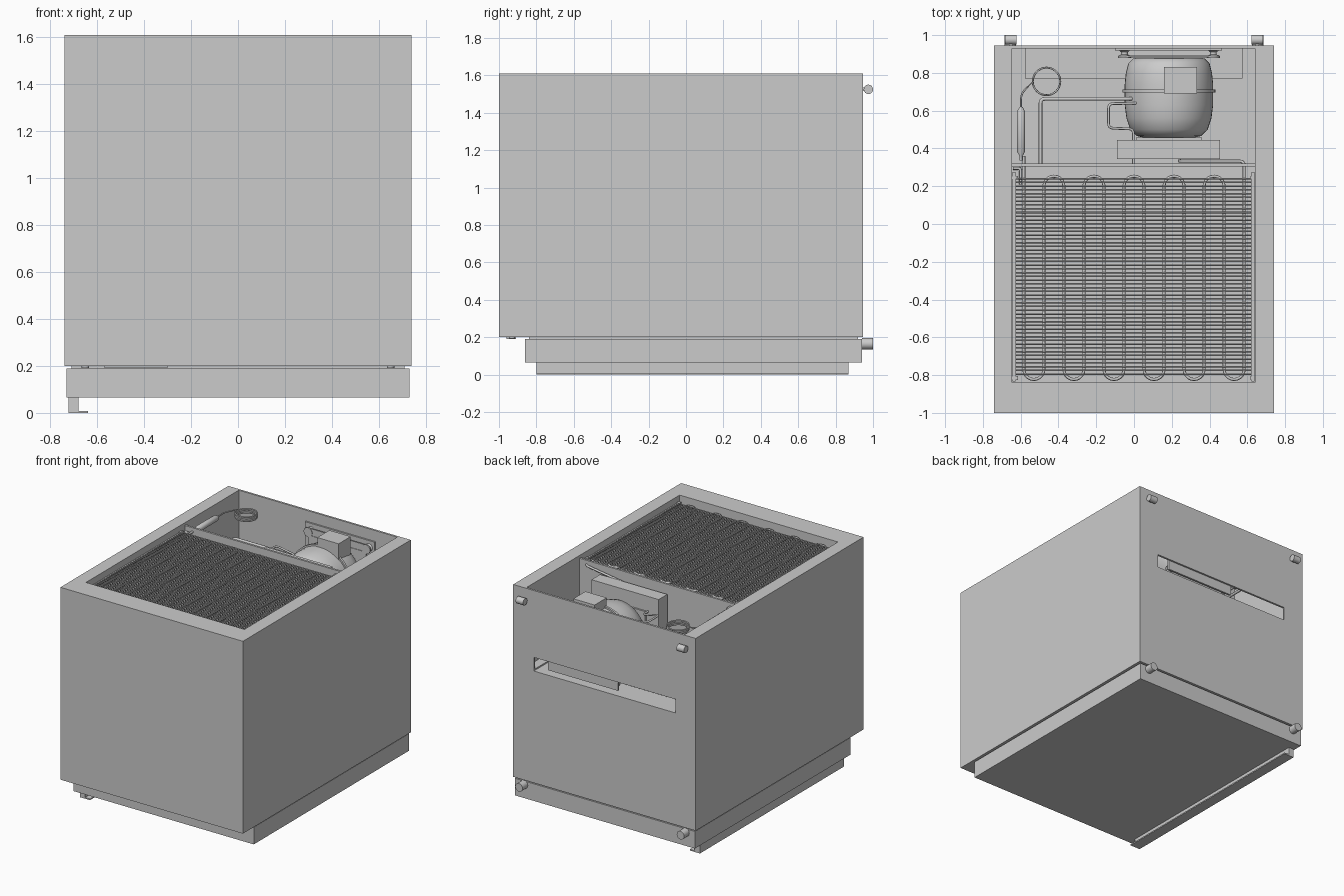
import bpy, bmesh, math
from mathutils import Vector, Matrix

if "Cube" in bpy.data.objects:
    bpy.data.objects.remove(bpy.data.objects["Cube"])


def box(name, x0, x1, y0, y1, z0, z1):
    bm = bmesh.new()
    bmesh.ops.create_cube(bm, size=1)
    for v in bm.verts:
        v.co = Vector(((x0 + x1) / 2 + v.co.x * (x1 - x0),
                       (y0 + y1) / 2 + v.co.y * (y1 - y0),
                       (z0 + z1) / 2 + v.co.z * (z1 - z0)))
    return finish(name, bm)


def finish(name, bm, smooth=False):
    me = bpy.data.meshes.new(name)
    bm.to_mesh(me)
    bm.free()
    ob = bpy.data.objects.new(name, me)
    bpy.context.collection.objects.link(ob)
    if smooth:
        bpy.ops.object.select_all(action='DESELECT')
        ob.select_set(True)
        bpy.context.view_layer.objects.active = ob
        bpy.ops.object.shade_smooth_by_angle(angle=math.radians(35))
    return ob


def lathe(name, profile, origin, axis='Y', steps=32):
    """Revolve (radius, height) points about an axis through origin."""
    bm = bmesh.new()
    vs = [bm.verts.new((r, 0, h)) for r, h in profile]
    es = [bm.edges.new(p) for p in zip(vs, vs[1:])]
    bmesh.ops.spin(bm, geom=vs + es, cent=(0, 0, 0), axis=(0, 0, 1),
                   angle=2 * math.pi, steps=steps)
    bmesh.ops.remove_doubles(bm, verts=bm.verts, dist=1e-5)
    rot = {'X': Matrix.Rotation(math.pi / 2, 4, 'Y'),
           'Y': Matrix.Rotation(-math.pi / 2, 4, 'X'),
           'Z': Matrix.Identity(4)}[axis]
    bmesh.ops.transform(bm, matrix=Matrix.Translation(origin) @ rot, verts=bm.verts)
    bmesh.ops.recalc_face_normals(bm, faces=bm.faces)
    return finish(name, bm, True)


def rod(name, origin, r, length, axis='Y', steps=24):
    return lathe(name, [(0, 0), (r, 0), (r, length), (0, length)], origin, axis, steps)


def tubes(name, paths, r, res=2):
    cu = bpy.data.curves.new(name, 'CURVE')
    cu.dimensions = '3D'
    cu.bevel_depth = r
    cu.bevel_resolution = res
    cu.use_fill_caps = True
    for pts in paths:
        sp = cu.splines.new('POLY')
        sp.points.add(len(pts) - 1)
        for p, co in zip(sp.points, pts):
            p.co = (*co, 1)
    ob = bpy.data.objects.new(name, cu)
    bpy.context.collection.objects.link(ob)
    return ob


def rounded(pts, r=0.025, n=4):
    """Round the corners of a polyline."""
    pts = [Vector(p) for p in pts]
    out = [pts[0]]
    for a, b, c in zip(pts, pts[1:], pts[2:]):
        p, q = b + (a - b).normalized() * r, b + (c - b).normalized() * r
        for i in range(n + 1):
            t = i / n
            out.append(p * (1 - t) ** 2 + b * 2 * t * (1 - t) + q * t * t)
    return out + [pts[-1]]


# cabinet with condenser recess, machine compartment and rear vent slot
cabinet = box("cabinet", -0.74, 0.74, -1, 0.945, 0.2, 1.61)
cuts = [("condenser_recess", -0.645, 0.64, -0.84, 0.305, 1.52, 1.8),
        ("machine_compartment", -0.645, 0.64, 0.32, 0.93, 1.03, 1.8),
        ("divider_trim", -0.645, 0.64, 0.25, 0.4, 1.59, 1.8),
        ("vent_slot", -0.575, 0.573, 0.77, 1.1, 1.02, 1.12)]
for c in cuts:
    cutter = box(c[0] + "_cutter", *c[1:])
    cutter.hide_render = True
    cutter.hide_set(True)
    m = cabinet.modifiers.new(c[0], 'BOOLEAN')
    m.object = cutter
    m.operation = 'DIFFERENCE'
    m.solver = 'EXACT'

# door, gasket, handle and control strip
box("door_gasket", -0.71, 0.71, -0.84, 0.92, 0.18, 0.21)
box("door", -0.73, 0.73, -0.86, 0.94, 0.065, 0.19)
box("door_handle", -0.722, -0.68, -0.8, 0.87, 0, 0.07)
box("door_handle_lip", -0.69, -0.64, -0.8, 0.87, 0, 0.009)
box("control_strip", -0.57, -0.3, -0.96, -0.91, 0.191, 0.205)

# feet, rollers and fascia screws
for s in (-1, 1):
    rod("front_foot", (s * 0.655, 0.94, 0.165), 0.03, 0.06)
    rod("rear_roller", (s * 0.652 - 0.03, 0.975, 1.525), 0.025, 0.06, 'X')
    box("roller_axle_block", s * 0.652 - 0.01, s * 0.652 + 0.01, 0.94, 0.97, 1.515, 1.535)
    rod("fascia_screw", (s * 0.65, -0.93, 0.192), 0.016, 0.012, 'Z')

# condenser: serpentine tube
pitch, x0, zc = 0.106, -0.583, 1.56
path = [(x0, 0.36, zc)]
for k in range(12):
    x, down = x0 + k * pitch, k % 2 == 0
    path += [(x, 0.2 if down else -0.77, zc), (x, -0.77 if down else 0.2, zc)]
    if k < 11:
        for i in range(1, 10):
            a = math.pi * i / 10
            path.append((x + pitch / 2 * (1 - math.cos(a)),
                         (-0.77 if down else 0.2) + (-1 if down else 1) * pitch / 2 * math.sin(a), zc))
path.pop(1)
path += rounded([(0.583, 0.25, zc), (0.583, 0.333, zc), (0.24, 0.333, zc - 0.05),
                 (0.24, 0.333, 1.3), (0.24, 0.48, 1.3)])
tubes("condenser_tube", [path], 0.008)

# condenser cross wires, both sides of the tube
ys = [-0.795 + i * 1.035 / 52 for i in range(53)]
tubes("condenser_wires", [[(-0.625, y, z), (0.62, y, z)]
                          for y in ys for z in (zc - 0.011, zc + 0.011)], 0.004, 1)

# condenser corner brackets and side rails
for x in (-0.635, 0.63):
    box("condenser_rail", x - 0.007, x + 0.007, -0.835, 0.275, 1.52, 1.565)
    for y in (-0.815, 0.245):
        box("condenser_bracket", x - 0.012, x + 0.022 * (1 if x < 0 else 0.4), y - 0.01, y + 0.01, 1.52, 1.57)

# compressor shell with seam band
cx, cz = 0.185, 1.27
lathe("compressor", [(0, 0.45), (0.11, 0.452), (0.17, 0.466), (0.205, 0.5), (0.225, 0.56),
                     (0.234, 0.63), (0.234, 0.74), (0.228, 0.8), (0.215, 0.85),
                     (0.19, 0.875), (0.14, 0.885), (0, 0.886)], (cx, 0, cz), 'Y', 48)
lathe("compressor_seam", [(0.228, 0.695), (0.246, 0.695), (0.246, 0.712), (0.228, 0.712)],
      (cx, 0, cz), 'Y', 48)
box("terminal_box", 0.16, 0.333, 0.69, 0.83, 1.44, 1.57)

# compressor mount with rubber grommets
box("mount_plate", -0.1, 0.465, 0.918, 0.932, 1.05, 1.53)
box("mount_base", -0.05, 0.42, 0.88, 0.892, 1.09, 1.46)
for x in (-0.05, 0.42):
    for z in (1.08, 1.48):
        lathe("mount_grommet", [(0, 0.88), (0.034, 0.88), (0.034, 0.89), (0.018, 0.897),
                                (0.018, 0.91), (0.03, 0.92), (0, 0.92)], (x, 0, z), 'Y', 20)
        box("mount_arm", min(x, cx), max(x, cx), 0.884, 0.892, z - 0.03, z + 0.03)

# evaporation tray above the compressor (open towards the divider)
box("tray_base", -0.09, 0.455, 0.435, 0.445, 1.06, 1.53)
box("tray_top_wall", -0.09, 0.455, 0.345, 0.44, 1.52, 1.53)
box("tray_bottom_wall", -0.09, 0.455, 0.345, 0.44, 1.06, 1.07)
box("tray_left_wall", -0.09, -0.08, 0.345, 0.44, 1.06, 1.53)
box("tray_right_wall", 0.445, 0.455, 0.345, 0.44, 1.06, 1.53)
box("tray_clip", 0.01, 0.36, 0.444, 0.458, 1.12, 1.42)

# filter drier and capillary coil
lathe("filter_drier", [(0, 0.335), (0.008, 0.335), (0.008, 0.36), (0.022, 0.385), (0.022, 0.595),
                       (0.008, 0.62), (0, 0.62)], (-0.598, 0, 1.545), 'Y', 20)
coil = rounded([(-0.598, 0.61, 1.545), (-0.598, 0.69, 1.55), (-0.535, 0.755, 1.565)], 0.03)
for i in range(4 * 32 + 1):
    a = math.pi + i * math.pi / 16
    coil.append((-0.463 + 0.073 * math.cos(a), 0.755 + 0.073 * math.sin(a), 1.565 - 0.01 * i / 32))
tubes("capillary_coil", [coil], 0.005)
tubes("drier_inlet", [rounded([(-0.64, 0.295, 1.55), (-0.6, 0.295, 1.55), (-0.6, 0.21, 1.55)], 0.015)], 0.008)

# suction and discharge pipes
tubes("suction_pipe", [rounded([(-0.495, 0.31, 1.4), (-0.495, 0.663, 1.4),
                                (-0.02, 0.663, 1.4), (0.03, 0.663, 1.36)])], 0.01)
tubes("discharge_pipe", [rounded([(0.03, 0.64, 1.42), (-0.135, 0.637, 1.45), (-0.135, 0.508, 1.45),
                                  (-0.003, 0.503, 1.42), (-0.003, 0.31, 1.42)])], 0.007)
